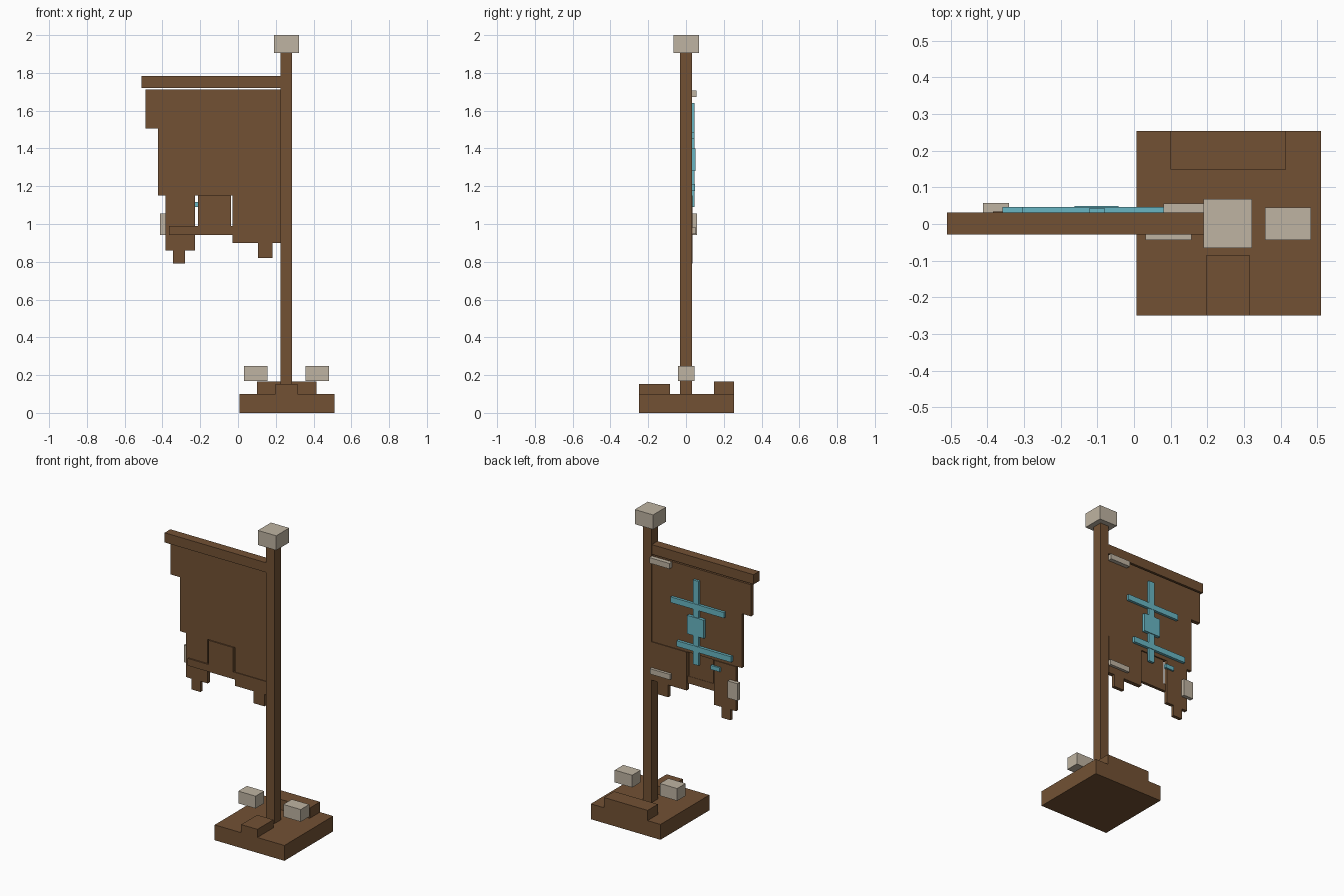
import bpy
import bmesh


def material(name, rgb):
    m = bpy.data.materials.new(name)
    m.diffuse_color = (*rgb, 1)
    return m


WOOD = material("brown wood", (0.17, 0.083, 0.034))
BONE = material("pale bone", (0.52, 0.455, 0.36))
BLUE = material("faded turquoise", (0.14, 0.47, 0.55))


def box(name, mat, x, y, z):
    """Axis-aligned box given as (min, max) ranges."""
    bm = bmesh.new()
    bmesh.ops.create_cube(bm, size=1)
    for v in bm.verts:
        for i, (lo, hi) in enumerate((x, y, z)):
            v.co[i] = hi if v.co[i] > 0 else lo
    me = bpy.data.meshes.new(name)
    bm.to_mesh(me)
    bm.free()
    me.materials.append(mat)
    ob = bpy.data.objects.new(name, me)
    bpy.context.collection.objects.link(ob)
    return ob


# Base and steps
box("base_slab", WOOD, (0.007, 0.51), (-0.25, 0.253), (0, 0.1))
box("back_step", WOOD, (0.1, 0.415), (0.148, 0.253), (0.1, 0.167))
box("front_step", WOOD, (0.198, 0.315), (-0.25, -0.085), (0.1, 0.153))
for side, x in (("left", (0.032, 0.157)), ("right", (0.357, 0.483))):
    box(side + "_base_block", BONE, x, (-0.043, 0.045), (0.168, 0.248))

# Pole, finial and cross arm
box("pole", WOOD, (0.225, 0.287), (-0.033, 0.033), (0.1, 1.905))
box("finial", BONE, (0.19, 0.322), (-0.066, 0.068), (1.905, 2.0))
box("cross_arm", WOOD, (-0.51, 0.225), (-0.028, 0.031), (1.72, 1.783))

# Hanging cloth and its ragged lower strips
box("upper_cloth", WOOD, (-0.49, 0.225), (0.003, 0.029), (1.505, 1.711))
box("main_cloth", WOOD, (-0.423, 0.225), (0.008, 0.029), (1.15, 1.505))
box("left_strip", WOOD, (-0.385, -0.227), (0.012, 0.034), (0.86, 1.15))
box("left_tail", WOOD, (-0.345, -0.28), (0.012, 0.034), (0.79, 0.86))
box("middle_strip", WOOD, (-0.212, -0.037), (0.0, 0.02), (0.985, 1.15))
box("right_strip", WOOD, (-0.028, 0.225), (0.008, 0.034), (0.9, 1.15))
box("right_tail", WOOD, (0.105, 0.182), (0.012, 0.034), (0.82, 0.9))
box("lower_rail", WOOD, (-0.365, 0.225), (0.003, 0.022), (0.943, 0.99))

# Bone fastenings on the back
box("upper_fastening", BONE, (0.08, 0.225), (0.029, 0.056), (1.672, 1.708))
box("lower_fastening", BONE, (0.08, 0.225), (0.03, 0.052), (0.947, 0.982))
box("edge_charm", BONE, (-0.412, -0.341), (0.031, 0.057), (0.943, 1.055))

# Turquoise emblem on the back
box("emblem_upright", BLUE, (-0.121, -0.081), (0.028, 0.044), (1.09, 1.64))
box("emblem_upper_bar", BLUE, (-0.305, 0.08), (0.028, 0.046), (1.45, 1.487))
box("emblem_lower_bar", BLUE, (-0.358, 0.035), (0.028, 0.047), (1.176, 1.213))
box("emblem_square", BLUE, (-0.162, -0.042), (0.028, 0.049), (1.28, 1.4))
box("emblem_chip", BLUE, (-0.275, -0.21), (0.03, 0.045), (1.09, 1.117))
